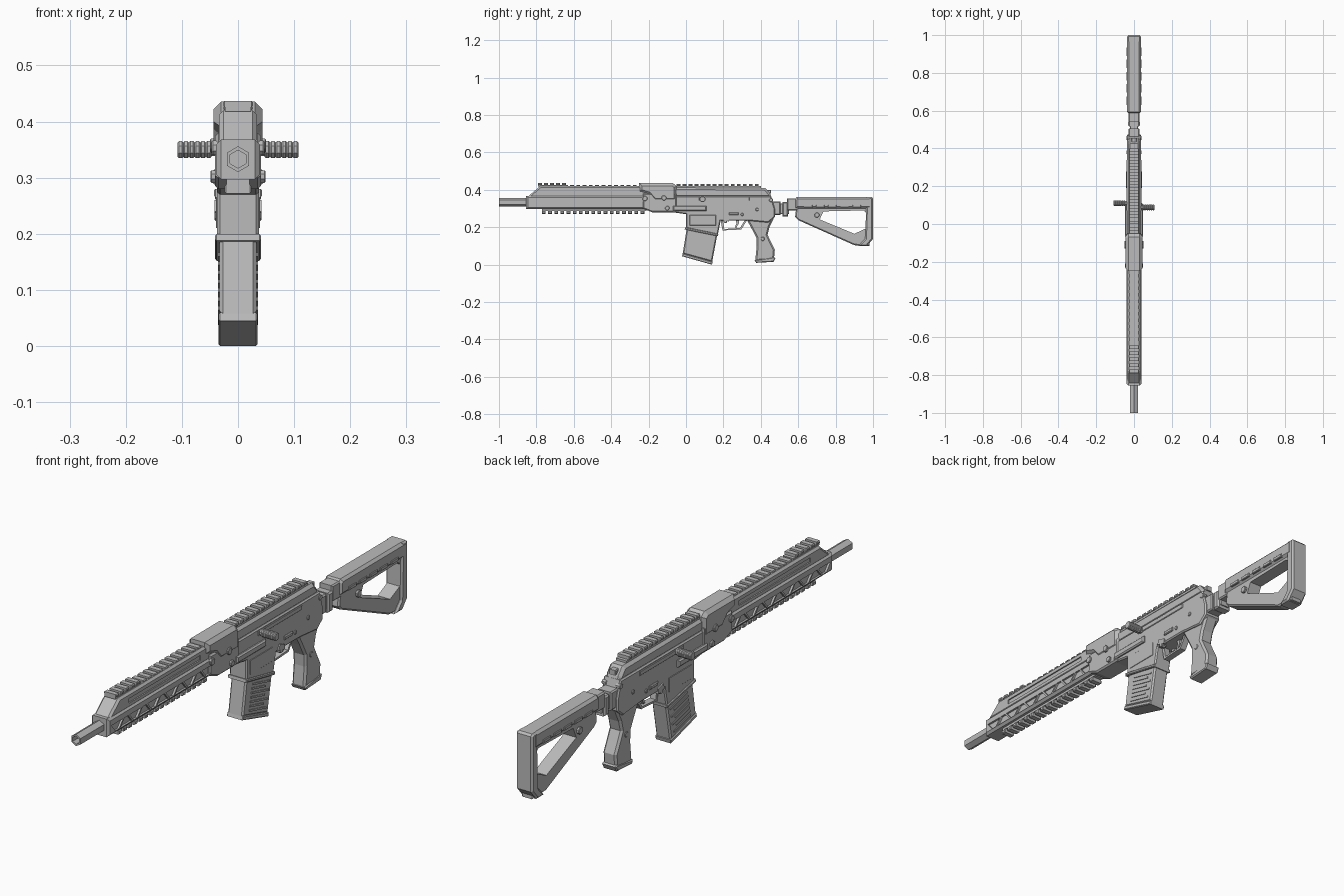
import bpy
import bmesh
from math import cos, sin, pi

default_cube = bpy.data.objects.get("Cube")
if default_cube:
    bpy.data.objects.remove(default_cube, do_unlink=True)

# One matte grey for the whole model
grey = bpy.data.materials.new("matte_grey")
grey.use_nodes = True
colour = (0.5, 0.5, 0.5, 1)
grey.diffuse_color = colour
shader = grey.node_tree.nodes["Principled BSDF"]
shader.inputs["Base Color"].default_value = colour
shader.inputs["Roughness"].default_value = 0.7


def solid(bm, profile, x_a, x_b, chamfer=0):
    """Extrude a side profile (y, z) across x, with chamfered rims."""
    near = [bm.verts.new((x_a, y, z)) for y, z in profile]
    far = [bm.verts.new((x_b, y, z)) for y, z in profile]
    count = len(profile)
    faces = [bm.faces.new(near), bm.faces.new(far[::-1])]
    for i in range(count):
        j = (i + 1) % count
        faces.append(bm.faces.new((near[j], near[i], far[i], far[j])))
    bmesh.ops.recalc_face_normals(bm, faces=faces)
    if chamfer:
        rims = list(faces[0].edges) + list(faces[1].edges)
        bmesh.ops.bevel(bm, geom=rims, offset=chamfer, segments=1,
                        profile=0.5, affect='EDGES', clamp_overlap=True)


def box(y_a, y_b, z_a, z_b):
    return [(y_a, z_a), (y_b, z_a), (y_b, z_b), (y_a, z_b)]


def disc(y, z, radius, sides=8):
    turn = pi / sides
    return [(y + radius * cos(2 * pi * i / sides + turn),
             z + radius * sin(2 * pi * i / sides + turn)) for i in range(sides)]


def part(name, pieces):
    """Make an object from (profile, x_a, x_b, chamfer) pieces."""
    bm = bmesh.new()
    for piece in pieces:
        solid(bm, *piece)
    mesh = bpy.data.meshes.new(name)
    bm.to_mesh(mesh)
    bm.free()
    obj = bpy.data.objects.new(name, mesh)
    mesh.materials.append(grey)
    bpy.context.collection.objects.link(obj)
    return obj


def wide(profile, half, chamfer=0):
    return (profile, -half, half, chamfer)


def both(profile, inner, outer, chamfer=0):
    return [(profile, s * inner, s * outer, chamfer) for s in (1, -1)]


def cut(target, pieces):
    """Carve pieces out of a part, then discard the cutter."""
    cutter = part("cutter", pieces)
    cutter.hide_render = True
    mod = target.modifiers.new("cut", 'BOOLEAN')
    mod.operation = 'DIFFERENCE'
    mod.solver = 'EXACT'
    mod.object = cutter
    bpy.context.view_layer.objects.active = target
    bpy.ops.object.modifier_apply(modifier=mod.name)
    bpy.data.objects.remove(cutter, do_unlink=True)


def rail(name, y_a, y_b, z_base, z_tip, half, count):
    """Slotted rail: a base strip with evenly spaced teeth."""
    pitch = (y_b - y_a) / count
    mid = z_base + (z_tip - z_base) * 0.4
    low, high = sorted((z_base, mid))
    pieces = [wide(box(y_a, y_b, low, high), half * 0.85)]
    low, high = sorted((mid, z_tip))
    for i in range(count):
        y = y_a + i * pitch
        pieces.append(wide(box(y, y + pitch * 0.6, low, high), half, 0.003))
    return part(name, pieces)


# Barrel: hollow hexagonal tube
barrel = part("barrel", [wide(box(-0.01, 0.01, 0, 0.01), 0.01)])
bm = bmesh.new()
rings = []
for radius, y in ((0.023, -0.8), (0.023, -1), (0.016, -1), (0.016, -0.9)):
    rings.append([bm.verts.new((radius * sin(pi * i / 3), y,
                                0.333 + radius * cos(pi * i / 3))) for i in range(6)])
for a, b in zip(rings, rings[1:]):
    for i in range(6):
        j = (i + 1) % 6
        bm.faces.new((a[i], a[j], b[j], b[i]))
bm.faces.new(rings[0])
bm.faces.new(rings[-1])
bmesh.ops.recalc_face_normals(bm, faces=bm.faces)
bm.to_mesh(barrel.data)
bm.free()

# Handguard: wide lower shell with truss pockets, narrower sloped upper shell
lower_guard = part("handguard_lower", [wide(
    [(-0.855, 0.297), (-0.2, 0.297), (-0.2, 0.368), (-0.855, 0.368)], 0.039, 0.009)])
pockets = []
for i in range(11):
    y = -0.8 + i * 0.056
    base, tip = (0.308, 0.338) if i % 2 else (0.338, 0.308)
    pockets += both([(y - 0.036, base), (y + 0.036, base),
                     (y + 0.011, tip), (y - 0.011, tip)], 0.031, 0.06)
cut(lower_guard, pockets)
upper_guard = part("handguard_upper", [wide(
    [(-0.85, 0.36), (-0.78, 0.42), (-0.2, 0.42), (-0.2, 0.36)], 0.034, 0.008)])
cut(upper_guard, both(box(-0.72, -0.28, 0.38, 0.398), 0.029, 0.06))
rail("front_sight_rail", -0.79, -0.63, 0.418, 0.437, 0.027, 5)
rail("handguard_top_rail", -0.62, -0.25, 0.416, 0.427, 0.027, 11)
rail("handguard_bottom_rail", -0.77, -0.21, 0.298, 0.272, 0.024, 17)

# Front block that joins the handguard to the receiver
part("front_block", [
    wide([(-0.25, 0.41), (-0.25, 0.436), (-0.07, 0.436), (-0.05, 0.42),
          (-0.05, 0.34), (-0.17, 0.34), (-0.2, 0.375), (-0.25, 0.39)], 0.044, 0.014),
    wide([(-0.23, 0.3), (-0.18, 0.28), (-0.05, 0.28),
          (-0.05, 0.38), (-0.23, 0.38)], 0.041, 0.006),
])

# Receiver: lower frame with magazine well, and a narrower top cover
part("receiver", [wide(
    [(-0.07, 0.28), (0, 0.27), (0, 0.195), (0.17, 0.16), (0.185, 0.235),
     (0.33, 0.235), (0.44, 0.225), (0.475, 0.255), (0.475, 0.3),
     (0.455, 0.368), (-0.07, 0.368)], 0.037, 0.005)])
part("top_cover", [wide(
    [(-0.07, 0.36), (0.457, 0.36), (0.45, 0.38), (0.425, 0.41), (-0.07, 0.413)],
    0.033, 0.011)])
rail("receiver_top_rail", -0.05, 0.4, 0.411, 0.432, 0.027, 14)
part("well_collar", [wide(
    [(-0.005, 0.2), (0.173, 0.164), (0.171, 0.152), (-0.007, 0.188)], 0.041, 0.003)])
part("side_plates",
     both(box(-0.07, 0.11, 0.288, 0.315), 0.03, 0.047, 0.005)
     + both(box(0.07, 0.34, 0.342, 0.36), 0.03, 0.04, 0.002)
     + both(box(0.23, 0.28, 0.265, 0.28), 0.03, 0.043, 0.003)
     + both([(0.19, 0.24), (0.23, 0.23), (0.23, 0.25), (0.2, 0.26)], 0.03, 0.042)
     + both(box(0.02, 0.16, 0.21, 0.265), 0.03, 0.039, 0.001)
     + [wide(box(0.43, 0.455, 0.38, 0.4), 0.014, 0.003)])

# Pins and screws on both sides
pin_spots = [(-0.22, 0.353, 0.014, 0.047), (-0.118, 0.357, 0.014, 0.05),
             (-0.1, 0.302, 0.012, 0.049), (0.455, 0.345, 0.011, 0.04),
             (0.38, 0.295, 0.009, 0.041), (0.3, 0.268, 0.008, 0.041),
             (0.21, 0.232, 0.01, 0.042), (0.41, 0.138, 0.011, 0.031),
             (0.7, 0.265, 0.014, 0.036)]
part("pins", [p for y, z, radius, reach in pin_spots
              for p in both(disc(y, z, radius), 0.02, reach, 0.002)])

# Ridged charging handles, slightly staggered
for name, side, y in (("charging_handle_left", 1, 0.088),
                      ("charging_handle_right", -1, 0.11)):
    pieces = [(disc(y, 0.35, 0.012), side * 0.03, side * 0.05, 0)]
    for i in range(6):
        start = 0.047 + i * 0.0101
        pieces.append((disc(y, 0.35, 0.0165), side * start,
                       side * (start + 0.0101), 0.0025))
    part(name, pieces)

# Magazine with side ribs that follow its tilted base
part("magazine", [
    wide([(0.005, 0.2), (0.168, 0.165), (0.14, 0.015), (-0.018, 0.058)], 0.033, 0.006),
    wide([(-0.017, 0.06), (0.143, 0.015), (0.139, 0), (-0.021, 0.045)], 0.035, 0.003)])
ribs = []
for i in range(7):
    y, z = 0.02 + i * 0.0035, 0.064 + i * 0.016
    length = 0.105 - 0.02 * (i % 2)
    end = z - length * 0.25
    ribs += both([(y, z), (y + length, end), (y + length, end + 0.007),
                  (y, z + 0.007)], 0.03, 0.036)
part("magazine_ribs", ribs)

# Trigger guard and trigger
part("trigger_guard", [wide(
    [(0.185, 0.24), (0.195, 0.183), (0.295, 0.188), (0.325, 0.235), (0.315, 0.24),
     (0.289, 0.196), (0.205, 0.191), (0.197, 0.24)], 0.013)])
part("trigger", [wide(
    [(0.265, 0.245), (0.285, 0.245), (0.282, 0.22), (0.268, 0.196),
     (0.261, 0.2), (0.27, 0.22)], 0.006)])

# Pistol grip with a base cap
part("grip", [wide(
    [(0.325, 0.24), (0.35, 0.195), (0.376, 0.145), (0.378, 0.1), (0.37, 0.02),
     (0.47, 0.025), (0.475, 0.08), (0.455, 0.12), (0.436, 0.16),
     (0.446, 0.2), (0.47, 0.25)], 0.029, 0.008)])
part("grip_cap", [wide(
    [(0.367, 0.024), (0.375, 0.01), (0.468, 0.015), (0.478, 0.035), (0.47, 0.04)],
    0.031, 0.004)])

# Folding hinge
part("hinge", [
    wide(box(0.46, 0.505, 0.265, 0.338), 0.03, 0.005),
    wide(box(0.5, 0.55, 0.27, 0.328), 0.022, 0.004),
    wide(box(0.54, 0.6, 0.29, 0.355), 0.029, 0.005),
    wide(box(0.515, 0.545, 0.258, 0.335), 0.031, 0.006)])

# Stock: top tube, open triangular frame and butt pad
part("stock_tube", [wide(
    [(0.583, 0.3), (0.583, 0.35), (0.592, 0.362), (0.99, 0.362), (0.99, 0.3)],
    0.037, 0.01)])
frame = part("stock_frame", [wide(
    [(0.59, 0.31), (0.583, 0.255), (0.6, 0.238), (0.9, 0.104), (0.98, 0.1),
     (0.98, 0.31)], 0.027, 0.006)])
cut(frame, [wide([(0.715, 0.242), (0.735, 0.285), (0.95, 0.29), (0.965, 0.275),
                  (0.965, 0.195), (0.9, 0.165)], 0.1)])
part("butt_pad", [wide(
    [(0.965, 0.362), (0.992, 0.362), (1, 0.354), (1, 0.138), (0.967, 0.099),
     (0.92, 0.099), (0.958, 0.14)], 0.036, 0.007)])
tabs = []
for i in range(5):
    y = 0.63 + i * 0.065
    tabs += both(box(y, y + 0.045, 0.306, 0.32), 0.03, 0.041, 0.002)
part("stock_tabs", tabs)
